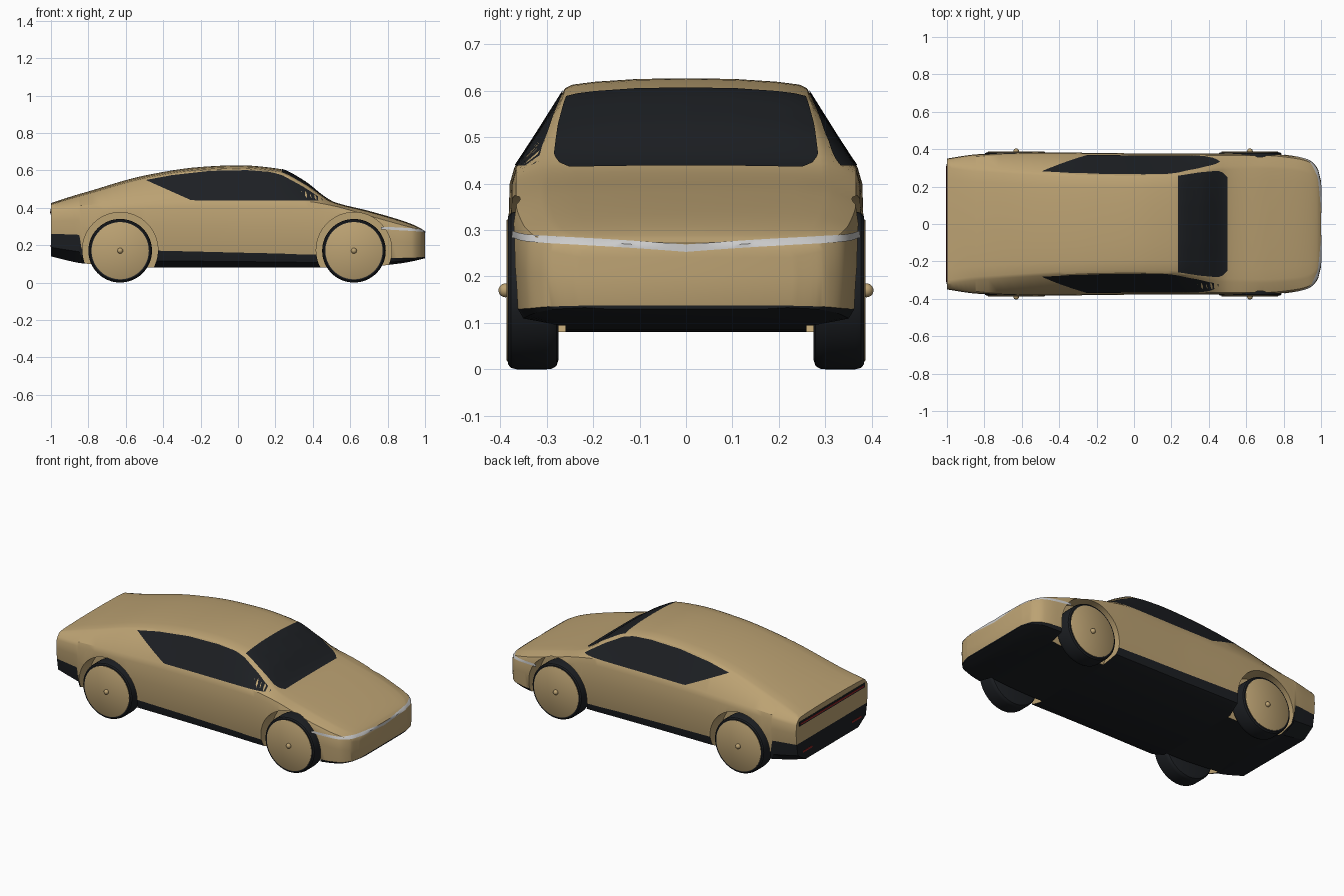
import bpy, bmesh, math
from mathutils import Vector
from mathutils.bvhtree import BVHTree

if "Cube" in bpy.data.objects:
    bpy.data.objects.remove(bpy.data.objects["Cube"])


def material(name, rgb):
    m = bpy.data.materials.new(name)
    m.diffuse_color = (*rgb, 1)
    m.use_nodes = True
    m.node_tree.nodes["Principled BSDF"].inputs["Base Color"].default_value = m.diffuse_color
    return m


PAINT = material("gold_paint", (0.50, 0.36, 0.17))
DARK = material("dark_trim", (0.012, 0.014, 0.017))
WHITE = material("white_light", (0.75, 0.75, 0.72))
RED = material("red_light", (0.35, 0.02, 0.02))


def smooth(ob, angle=35):
    bpy.ops.object.select_all(action='DESELECT')
    ob.select_set(True)
    bpy.context.view_layer.objects.active = ob
    bpy.ops.object.shade_smooth_by_angle(angle=math.radians(angle))


def add_mesh(name, verts, faces, mats, indices=None):
    me = bpy.data.meshes.new(name)
    me.from_pydata(verts, [], faces)
    for m in mats:
        me.materials.append(m)
    if indices:
        for p, i in zip(me.polygons, indices):
            p.material_index = i
    bm = bmesh.new()
    bm.from_mesh(me)
    bmesh.ops.remove_doubles(bm, verts=bm.verts, dist=1e-5)
    bmesh.ops.recalc_face_normals(bm, faces=bm.faces)
    bm.to_mesh(me)
    bm.free()
    ob = bpy.data.objects.new(name, me)
    bpy.context.collection.objects.link(ob)
    return ob


def lin(pts, x):
    for (x0, y0), (x1, y1) in zip(pts, pts[1:]):
        if x <= x1:
            return y0 + (y1 - y0) * (x - x0) / (x1 - x0)
    return pts[-1][1]


def monotone(rows, steps):
    # smooth interpolation of the stations without overshoot
    n, cols = len(rows), len(rows[0])

    def sec(i, c):
        return (rows[i + 1][c] - rows[i][c]) / (rows[i + 1][0] - rows[i][0])

    def slope(i, c):
        if i == 0:
            return sec(0, c)
        if i == n - 1:
            return sec(n - 2, c)
        a, b = sec(i - 1, c), sec(i, c)
        return 2 * a * b / (a + b) if a * b > 0 else 0
    out = []
    for i in range(n - 1):
        h = rows[i + 1][0] - rows[i][0]
        for k in range(steps):
            t = k / steps
            row = [rows[i][0] + h * t]
            for c in range(1, cols):
                p, q = rows[i][c], rows[i + 1][c]
                row.append(p * (1 + 2 * t) * (1 - t) ** 2 + q * t * t * (3 - 2 * t)
                           + h * t * (1 - t) * (slope(i, c) * (1 - t) - slope(i + 1, c) * t))
            out.append(row)
    return out + [list(rows[-1])]


# body stations: x, half width, floor, trim line, shoulder, roof half width, roof edge, roof top
STATIONS = [
    (-1.0, .350, .140, .260, .395, .320, .415, .425),
    (-.85, .372, .105, .255, .410, .300, .455, .473),
    (-.835, .373, .103, .180, .412, .299, .459, .477),
    (-.50, .383, .080, .172, .430, .277, .550, .572),
    (-.20, .380, .080, .165, .437, .262, .598, .618),
    (0.00, .378, .080, .160, .437, .260, .606, .627),
    (0.22, .378, .080, .155, .437, .266, .585, .608),
    (0.35, .378, .080, .150, .435, .288, .520, .545),
    (0.50, .378, .080, .147, .412, .310, .430, .436),
    (0.70, .378, .085, .135, .357, .315, .376, .383),
    (0.85, .364, .100, .130, .315, .305, .332, .340),
    (0.93, .345, .113, .131, .293, .288, .305, .312),
    (0.98, .300, .125, .135, .272, .250, .284, .288),
    (1.00, .230, .130, .137, .255, .200, .268, .272)]


def section(x, w, zb, zs, zk, wr, zr, zt):
    half = [(.74 * w, zb), (.95 * w, zb + .4 * (zs - zb)), (.985 * w, zs),
            (w, .5 * (zs + zk)), (.992 * w, zk - .12 * (zk - zs)), (.968 * w, zk),
            (wr, zr), (wr * .94, zr + .35 * (zt - zr)), (wr * .75, zr + .65 * (zt - zr)),
            (wr * .4, zr + .93 * (zt - zr))]
    return ([(x, 0, zb)] + [(x, y, z) for y, z in half] + [(x, 0, zt)]
            + [(x, -y, z) for y, z in reversed(half)])


# body shell with dark lower trim
rings = [section(*r) for r in monotone(STATIONS, 6)]
n = len(rings[0])
verts = [v for r in rings for v in r]
faces, idx = [], []
for i in range(len(rings) - 1):
    for j in range(n):
        k = (j + 1) % n
        faces.append((i * n + j, i * n + k, (i + 1) * n + k, (i + 1) * n + j))
        idx.append(1 if j < 3 or j >= n - 3 else 0)
for base in (0, (len(rings) - 1) * n):
    for j in range(n // 2):
        quad = (j, j + 1, n - j - 1, (n - j) % n)
        faces.append([base + v for v in dict.fromkeys(quad)])
        idx.append(1 if j < 3 else 0)
body = add_mesh("car_body", verts, faces, [PAINT, DARK], idx)
bvh = BVHTree.FromPolygons([v.co for v in body.data.vertices],
                           [p.vertices[:] for p in body.data.polygons])

# wheel wells
AXLES, ZC = (-.63, .62), .17
for x in AXLES:
    for s in (-1, 1):
        bpy.ops.mesh.primitive_cylinder_add(vertices=64, radius=.202, depth=.25,
                                            location=(x, s * .385, ZC + .003),
                                            rotation=(math.pi / 2, 0, 0))
        cutter = bpy.context.object
        cutter.hide_render = True
        mod = body.modifiers.new("well", 'BOOLEAN')
        mod.operation, mod.solver, mod.object = 'DIFFERENCE', 'EXACT', cutter
        bpy.context.view_layer.objects.active = body
        bpy.ops.object.modifier_apply(modifier=mod.name)
        bpy.data.objects.remove(cutter)
smooth(body, 30)


def drape(name, mat, cols, a, b, ray, rows=8, lift=.003):
    # thin patch laid on the body by casting rays
    pts = []
    for c in cols:
        for r in range(rows + 1):
            v = a(c) + (b(c) - a(c)) * r / rows
            o, d = ray(c, v)
            hit, nor = bvh.ray_cast(Vector(o), Vector(d))[:2]
            if hit is None:
                hit, nor = bvh.find_nearest(Vector(o) + Vector(d))[:2]
            pts.append(hit - Vector(d).normalized() * lift)
    m = rows + 1
    fs = [(i * m + j, i * m + j + 1, (i + 1) * m + j + 1, (i + 1) * m + j)
          for i in range(len(cols) - 1) for j in range(rows)]
    smooth(add_mesh(name, pts, fs, [mat]))


def spread(a, b, k):
    return [a + (b - a) * i / k for i in range(k + 1)]


# side windows
TOP = [(-.49, .549), (-.35, .575), (-.15, .597), (.05, .601), (.17, .592),
       (.235, .575), (.35, .512), (.46, .440)]
LOW = [(-.49, .547), (-.25, .440), (.46, .439)]
for s, side in ((-1, "right"), (1, "left")):
    drape(side + "_window", DARK, spread(-.49, .46, 48),
          lambda x: lin(LOW, x), lambda x: lin(TOP, x),
          lambda x, z: ((x, s, z), (0, -s, 0)))

# windshield
EDGE = [(.235, .258), (.35, .276), (.45, .285), (.48, .272), (.50, .250)]
drape("windshield", DARK, spread(.235, .50, 24),
      lambda x: -lin(EDGE, x), lambda x: lin(EDGE, x),
      lambda x, y: ((x, y, 2), (0, 0, -1)), rows=24)

# front light bar wrapped round the nose
rise = lambda t: .03 * min(1, abs(t) / 1.3)
drape("front_light_bar", WHITE, spread(-1.4, 1.4, 60),
      lambda t: .253 + rise(t), lambda t: .269 + rise(t) * .95,
      lambda t, z: ((.7 + math.cos(t), math.sin(t), z), (-math.cos(t), -math.sin(t), 0)), rows=2)


def box(name, mat, loc, size):
    bpy.ops.mesh.primitive_cube_add(size=1, location=loc)
    ob = bpy.context.object
    ob.name, ob.scale = name, size
    ob.data.materials.append(mat)


# rear lights
box("rear_light_housing", DARK, (-1, 0, .378), (.004, .64, .028))
box("rear_light_bar", RED, (-1.001, 0, .376), (.006, .62, .009))
for s in (-1, 1):
    box("rear_reflector", RED, (-1, s * .24, .195), (.006, .09, .009))


def lathe(name, mat, profile, x, s, seg=64):
    k = len(profile)
    vs = [(x + r * math.cos(a), s * y, ZC + r * math.sin(a))
          for a in (2 * math.pi * i / seg for i in range(seg)) for r, y in profile]
    fs = [(i * k + j, i * k + j + 1, (i + 1) % seg * k + j + 1, (i + 1) % seg * k + j)
          for i in range(seg) for j in range(k - 1)]
    smooth(add_mesh(name, vs, fs, [mat]))


# wheels: tyre, flat cover and hub knob
TYRE = [(0, .275), (.150, .275), (.163, .279), (.169, .290), (.170, .300), (.170, .365),
        (.167, .377), (.160, .383), (.150, .383), (0, .383)]
COVER = [(.153, .375), (.153, .385), (.150, .387), (0, .387)]
for x, end in zip(AXLES, ("rear", "front")):
    for s in (-1, 1):
        lathe(end + "_tyre", DARK, TYRE, x, s)
        lathe(end + "_wheel_cover", PAINT, COVER, x, s)
        bpy.ops.mesh.primitive_uv_sphere_add(segments=24, ring_count=12, radius=.015,
                                             location=(x, s * .389, ZC))
        hub = bpy.context.object
        hub.name = end + "_hub"
        hub.data.materials.append(PAINT)
        smooth(hub)
